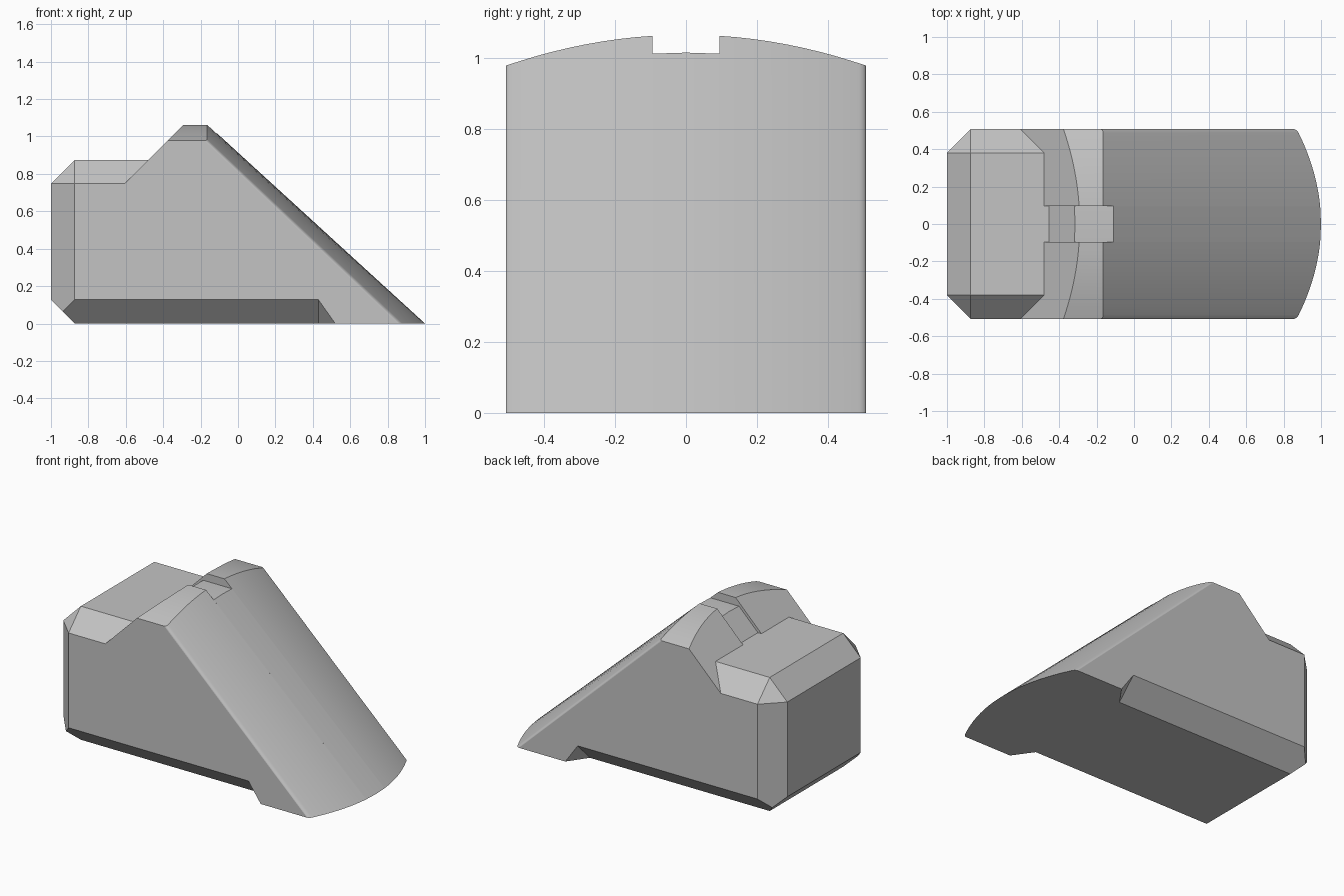
import bpy, bmesh, math

if "Cube" in bpy.data.objects:
    bpy.data.objects.remove(bpy.data.objects["Cube"])

HALF, C = 0.507, 0.127          # half width, chamfer size
CREST_X, SLOT, FIL = -0.165, 0.095, 0.02


def profile(y, slot=False):
    """Side outline (x, z) at width position y; every outline has ten points."""
    a = abs(y)
    t = max(0.0, a - (HALF - C))                 # how far into the side chamfer
    k = (a / HALF) ** 2
    top, foot = 1.065 - 0.087 * k, 1.0 - 0.13 * k
    d = min(1.0, max(0.0, (a - HALF + FIL) / FIL))
    s = 0.015 * (1 - math.sqrt(1 - d * d))       # rounded side edge of the slope
    front_x, foot = CREST_X - s, foot - s
    back_x, ramp_x = -0.29 - (1.065 - top), -0.48 - t
    if slot:                                     # sight groove across the crest
        front_x = -0.11
        top *= 1 - (front_x - CREST_X) / (foot - CREST_X)
        ramp_x = -0.455
        back_x = ramp_x + top - 0.875
    rear = -1 + t
    return [(max(-1 + C - t, rear), t), (0.43, t), (0.43 + 0.09 * t / C, 0),
            (foot, 0), (front_x, top), (back_x, top), (ramp_x, 0.875 - t),
            (-1 + C, 0.875 - t), (rear, 0.875 - C), (rear, max(t, C - t))]


# width stations: arc, chamfer breaks, rounded edge, doubled at the groove walls
half = [SLOT + (HALF - C - SLOT) * i / 6 for i in range(7)]
half += [HALF - C / 2, HALF - C * 0.75]
half += [HALF - FIL + FIL * math.sin(math.radians(15 * i)) for i in range(7)]
half.sort()
stations = [(-y, False) for y in reversed(half)]
stations += [(y, True) for y in (-SLOT, 0, SLOT)]
stations += [(y, False) for y in half]

bm = bmesh.new()
cache = {}


def vert(x, y, z):
    key = (round(x, 4), round(y, 4), round(z, 4))
    if key not in cache:
        cache[key] = bm.verts.new(key)
    return cache[key]


def face(vs, smooth=False):
    vs = [v for i, v in enumerate(vs) if v is not vs[i - 1]]
    if len(set(vs)) < 3 or len(set(vs)) != len(vs):
        return
    f = bm.faces.new(vs)
    f.smooth = smooth


# skin between neighbouring outlines
rows = [[vert(x, y, z) for x, z in profile(y, s)] for y, s in stations]
for r, (a, b) in enumerate(zip(rows, rows[1:])):
    wall = abs(stations[r][0] - stations[r + 1][0]) < 1e-6
    for i in range(10):
        j = (i + 1) % 10
        face([a[i], b[i], b[j], a[j]], i in (3, 4) and not wall)

# flat side walls
face(rows[0])
face(list(reversed(rows[-1])))

# drop slivers, fix normals, keep hard edges
bm.normal_update()
slivers = [f for f in bm.faces if f.calc_area() < 1e-8]
if slivers:
    bmesh.ops.delete(bm, geom=slivers, context='FACES_ONLY')
bmesh.ops.recalc_face_normals(bm, faces=bm.faces[:])
if bm.calc_volume(signed=True) < 0:
    bmesh.ops.reverse_faces(bm, faces=bm.faces[:])
for e in bm.edges:
    if len(e.link_faces) != 2 or e.calc_face_angle(0) > math.radians(28):
        e.smooth = False

mesh = bpy.data.meshes.new("wedge_body")
bm.to_mesh(mesh)
bm.free()

mat = bpy.data.materials.new("light_grey")
mat.diffuse_color = (0.55, 0.55, 0.55, 1)
mat.use_nodes = True
mat.node_tree.nodes["Principled BSDF"].inputs["Base Color"].default_value = mat.diffuse_color
mesh.materials.append(mat)
body = bpy.data.objects.new("wedge_body", mesh)
bpy.context.collection.objects.link(body)
